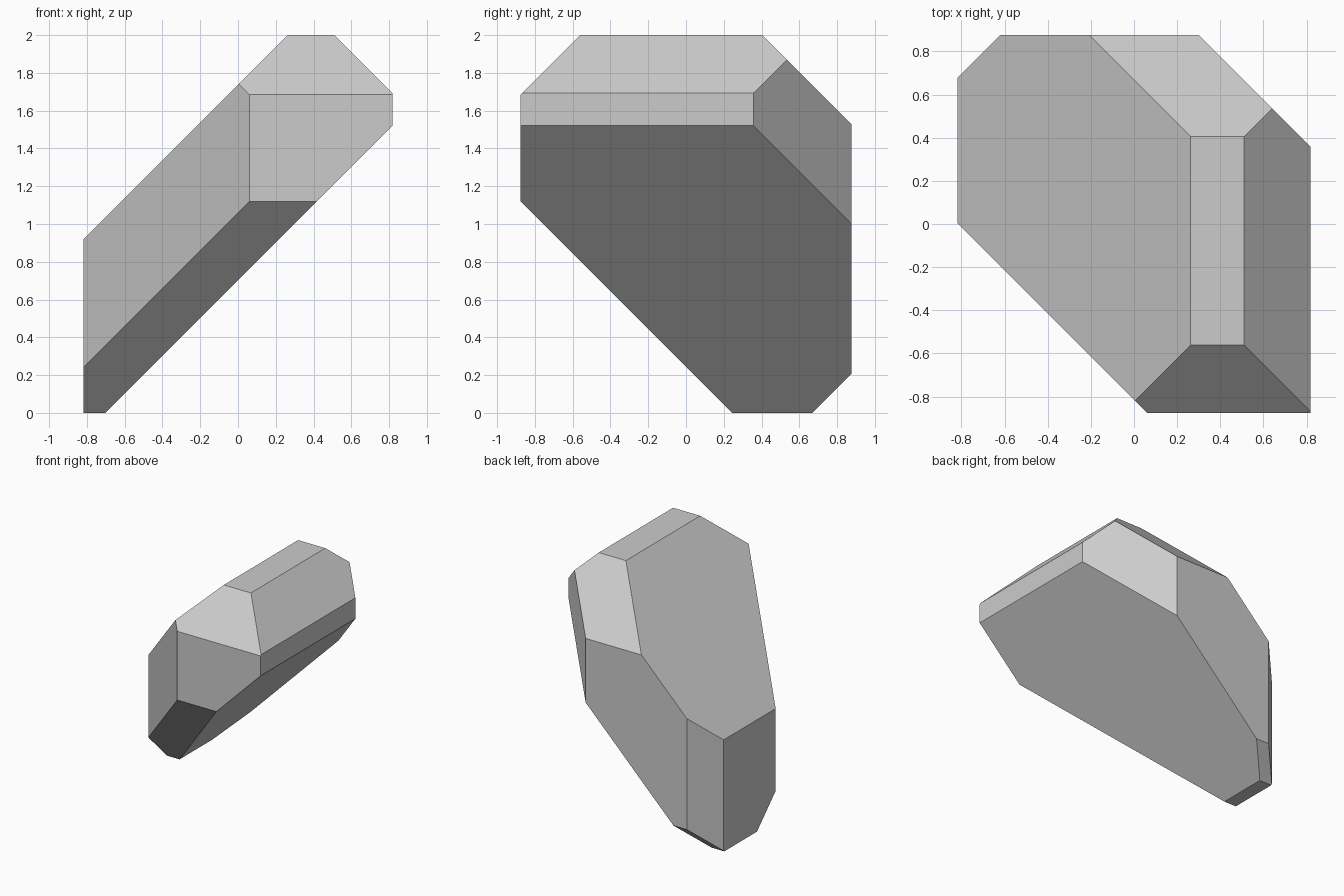
import bpy, bmesh
from mathutils import Vector, Matrix

if "Cube" in bpy.data.objects:
    bpy.data.objects.remove(bpy.data.objects["Cube"])

# Starting block: full width, depth and height
bm = bmesh.new()
bmesh.ops.create_cube(bm, size=1, matrix=Matrix.Translation((0, 0, 1)) @ Matrix.Diagonal((1.635, 1.75, 2, 1)))

# 45 degree chamfers: outward direction, and limit of direction . point
chamfers = [
    ((-1, 0, 1), 1.737), ((1, 0, 1), 2.51), ((1, 0, -1), -0.703),
    ((0, -1, 1), 2.56), ((0, 1, 1), 2.405), ((0, 1, -1), 0.67), ((0, -1, -1), -0.245),
    ((-1, 1, 0), 1.495), ((1, 1, 0), 1.175), ((-1, -1, 0), 0.815),
]
for direction, limit in chamfers:
    n = Vector(direction)
    bmesh.ops.bisect_plane(bm, geom=bm.verts[:] + bm.edges[:] + bm.faces[:], dist=1e-5,
                           plane_co=n * limit / n.length_squared, plane_no=n, clear_outer=True)
    # Close the cut with one flat face
    rim = [e for e in bm.edges if e.is_boundary]
    if rim:
        bmesh.ops.edgeloop_fill(bm, edges=rim)
bmesh.ops.recalc_face_normals(bm, faces=bm.faces[:])

# Faceted stone body
mesh = bpy.data.meshes.new("faceted_stone")
bm.to_mesh(mesh)
bm.free()
bpy.context.collection.objects.link(bpy.data.objects.new("faceted_stone", mesh))
